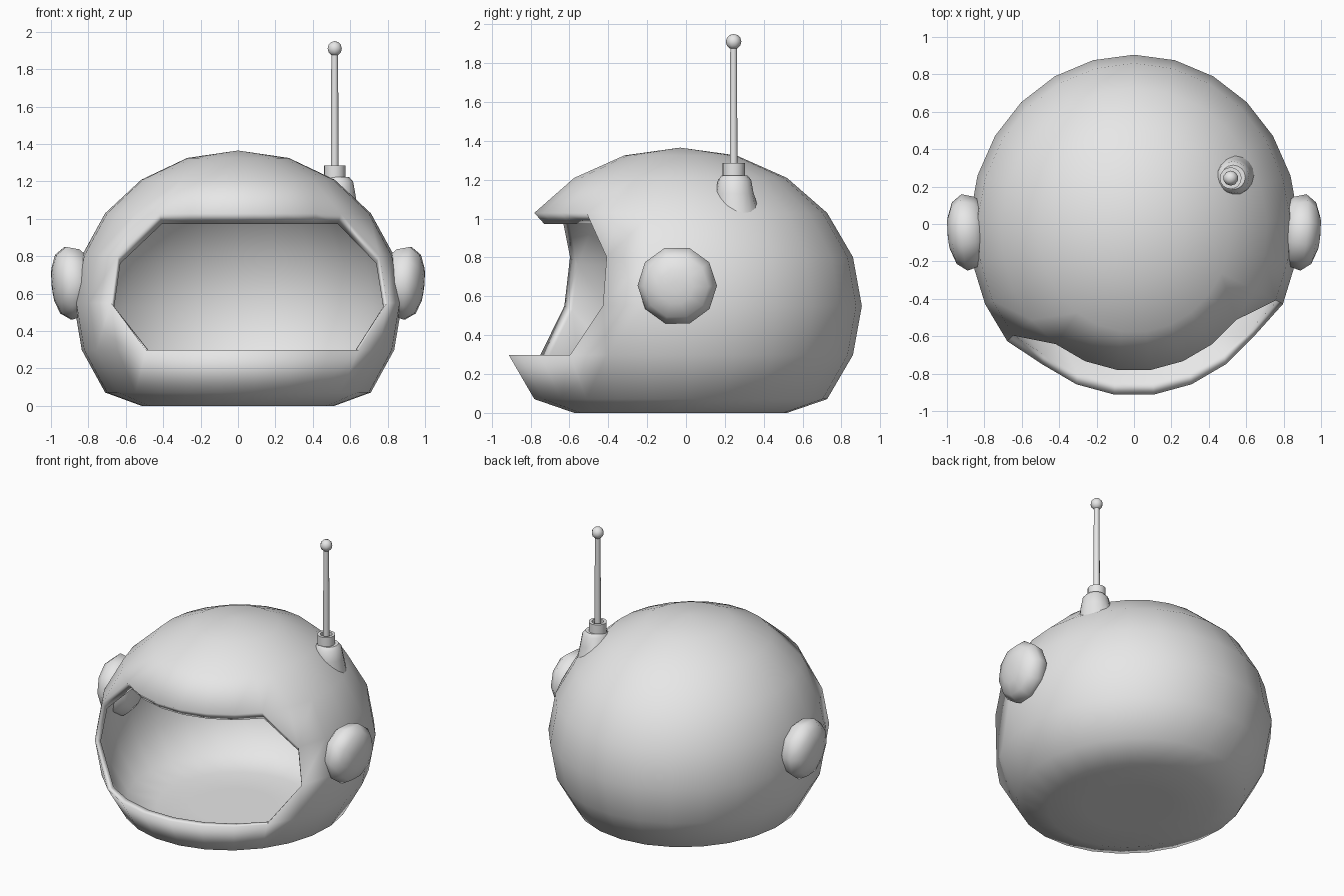
import bpy, bmesh, math
from mathutils import Vector, Matrix

cube = bpy.data.objects.get("Cube")
if cube:
    bpy.data.objects.remove(cube)

grey = bpy.data.materials.new("light_grey")
grey.use_nodes = True
grey.diffuse_color = (0.8, 0.8, 0.8, 1)
grey.node_tree.nodes["Principled BSDF"].inputs["Base Color"].default_value = (0.8, 0.8, 0.8, 1)


def finish(name, bm, angle=180):
    bmesh.ops.recalc_face_normals(bm, faces=bm.faces)
    mesh = bpy.data.meshes.new(name)
    bm.to_mesh(mesh)
    bm.free()
    mesh.materials.append(grey)
    obj = bpy.data.objects.new(name, mesh)
    bpy.context.collection.objects.link(obj)
    bpy.ops.object.select_all(action='DESELECT')
    obj.select_set(True)
    bpy.context.view_layer.objects.active = obj
    if angle == 180:
        bpy.ops.object.shade_smooth()
    else:
        bpy.ops.object.shade_smooth_by_angle(angle=math.radians(angle))
    return obj


def lathe(bm, profile, sides, matrix=Matrix()):
    """Revolve (radius, height) points about z, with both ends closed."""
    rings = []
    for r, h in profile:
        rings.append([bm.verts.new(matrix @ Vector((r * math.cos(a), r * math.sin(a), h)))
                      for a in (math.tau * i / sides for i in range(sides))])
    for low, high in zip(rings, rings[1:]):
        for i in range(sides):
            j = (i + 1) % sides
            bm.faces.new((low[i], low[j], high[j], high[i]))
    bm.faces.new(rings[0][::-1])
    bm.faces.new(rings[-1])
    return rings


# Helmet shell: flattened sphere with a face opening, outer and inner skins
SEGS, RINGS = 25, 10


def skin(bm, radius, mid_z, floor):
    grid = []
    for r in range(1, RINGS):
        el = math.pi * (r / RINGS - 0.5)
        row = []
        for s in range(SEGS):
            a = math.tau * (s + 0.5) / SEGS
            row.append(bm.verts.new((radius[0] * math.cos(el) * math.sin(a),
                                     -0.03 - radius[1] * math.cos(el) * math.cos(a),
                                     max(floor, mid_z + radius[2] * math.sin(el)))))
        grid.append(row)
    bottom = bm.verts.new((0, -0.03, floor))
    top = bm.verts.new((0, -0.03, mid_z + radius[2]))
    for s in range(SEGS):
        t = (s + 1) % SEGS
        bm.faces.new((bottom, grid[0][t], grid[0][s]))
        bm.faces.new((top, grid[-1][s], grid[-1][t]))
        # columns counted away from the front centre
        col = min(t, SEGS - t)
        for r in range(RINGS - 2):
            a, b, c, d = grid[r][s], grid[r][t], grid[r + 1][t], grid[r + 1][s]
            if r in (3, 4, 5) and (s == SEGS - 1 or col <= 2 or s <= 2 or s >= SEGS - 3):
                continue
            if r == 4 and s in (3, SEGS - 4):
                continue
            # cut the opening's corners diagonally
            if r in (3, 5) and s in (3, SEGS - 4):
                right = s == 3
                if r == 3:
                    bm.faces.new((a, b, c) if right else (a, b, d))
                else:
                    bm.faces.new((b, c, d) if right else (a, c, d))
                continue
            bm.faces.new((a, b, c, d))
    return grid


bm = bmesh.new()
outer = skin(bm, (0.88, 0.935, 0.815), 0.55, 0.0)
inner = skin(bm, (0.858, 0.87, 0.75), 0.53, 0.04)
twin = {o: i for ro, ri in zip(outer, inner) for o, i in zip(ro, ri)}
# rim joining both skins round the opening
for edge in [e for e in bm.edges if e.is_boundary and e.verts[0] in twin]:
    a, b = edge.verts
    bm.faces.new((a, b, twin[b], twin[a]))
loose = [v for v in bm.verts if not v.link_faces]
bmesh.ops.delete(bm, geom=loose, context='VERTS')
finish("helmet_shell", bm)

# Ear pods: squashed rounded discs, leaning slightly down and forward
POD = [(0.13, -0.12), (0.185, -0.07), (0.205, 0.0), (0.165, 0.055), (0.09, 0.083), (0.03, 0.089)]
for name, side in (("left_ear_pod", 1), ("right_ear_pod", -1)):
    axis = Vector((1, -0.08, -0.09)).normalized()
    turn = axis.to_track_quat('Z', 'Y').to_matrix().to_4x4()
    place = Matrix.Diagonal((side, 1, 1, 1)) @ Matrix.Translation((0.906, -0.045, 0.655)) @ turn
    bm = bmesh.new()
    lathe(bm, POD, 10, place)
    finish(name, bm)

# Antenna foot: leaning cone whose underside follows the shell
bm = bmesh.new()
rings = lathe(bm, [(0.105, 1.05), (0.098, 1.13), (0.085, 1.2), (0.065, 1.222)], 16,
              Matrix.Translation((0.53, 0.25, 0)))
for v in rings[0]:
    v.co.x += 0.01
    v.co.y += 0.01
    v.co.z = 1.01 - 0.65 * (v.co.x - 0.645)
finish("antenna_foot", bm, 40)

# Antenna collar with a recessed top, rod and ball tip
at = Matrix.Translation((0.517, 0.245, 0))
bm = bmesh.new()
lathe(bm, [(0.058, 1.2), (0.058, 1.285), (0.038, 1.285), (0.036, 1.24)], 16, at)
finish("antenna_collar", bm, 40)

bm = bmesh.new()
lathe(bm, [(0.021, 1.22), (0.018, 1.9)], 10, at)
finish("antenna_rod", bm, 40)

bm = bmesh.new()
bmesh.ops.create_uvsphere(bm, u_segments=10, v_segments=6, radius=0.04,
                          matrix=at @ Matrix.Translation((0, 0, 1.91)))
finish("antenna_ball", bm)
